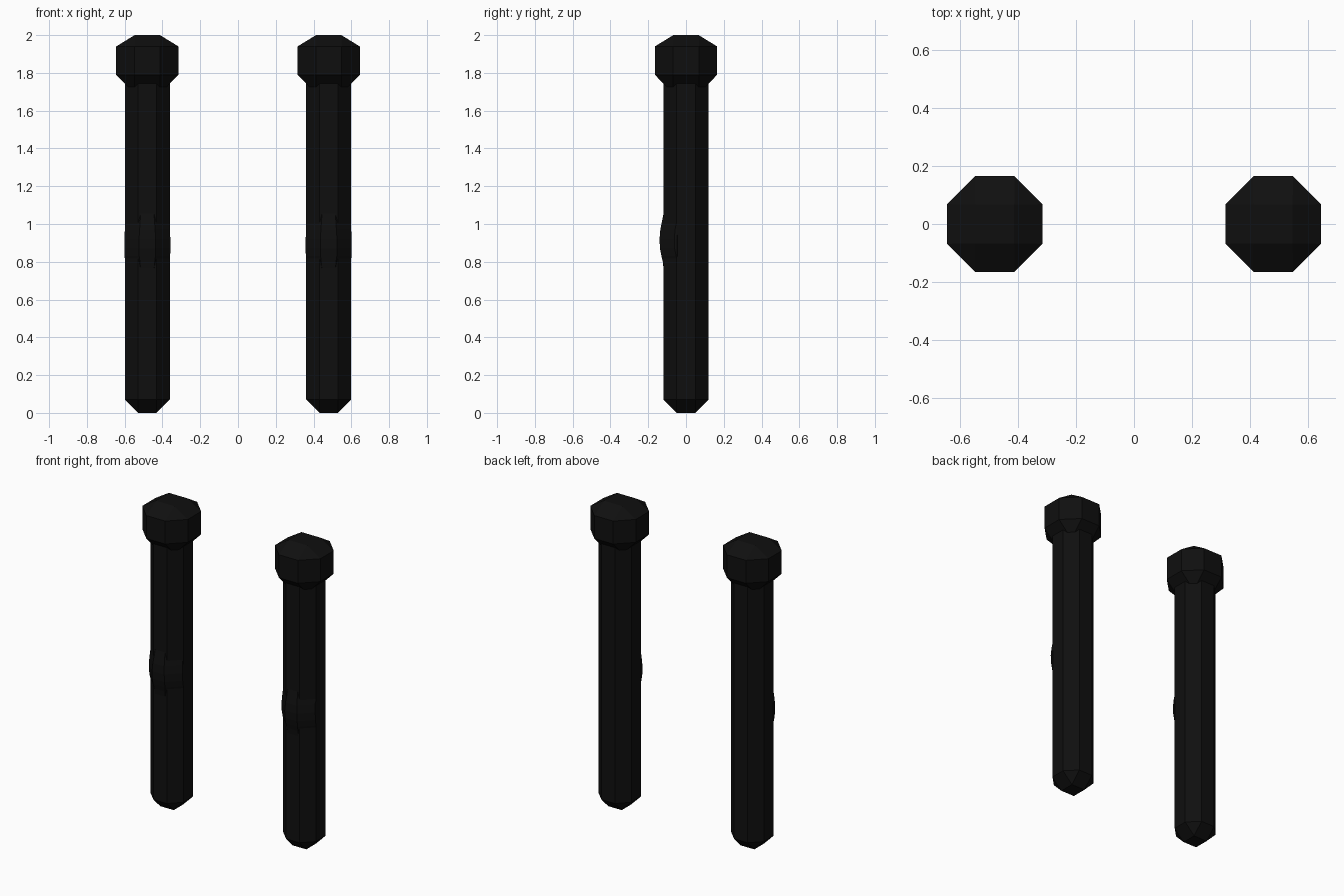
import bpy
import bmesh

cube = bpy.data.objects.get("Cube")
if cube:
    bpy.data.objects.remove(cube, do_unlink=True)

black = bpy.data.materials.new("matte black")
black.use_nodes = True
COLOUR = (0.0048, 0.0048, 0.0048, 1.0)
black.diffuse_color = COLOUR
bsdf = black.node_tree.nodes["Principled BSDF"]
bsdf.inputs["Base Color"].default_value = COLOUR
bsdf.inputs["Roughness"].default_value = 0.8


def ring(z, hx, y0, y1, cut):
    """Rectangle with corners cut off by 'cut'; cut 0 leaves a plain rectangle."""
    return [(hx - cut, y0, z), (hx, y0 + cut, z), (hx, y1 - cut, z), (hx - cut, y1, z),
            (cut - hx, y1, z), (-hx, y1 - cut, z), (-hx, y0 + cut, z), (cut - hx, y0, z)]


def octagon(z, a):
    return ring(z, a, -a, a, a * 0.5858)


def square(z, a):
    return ring(z, a, -a, a, 0)


def loft(name, rings, x):
    """Skin a stack of rings into a closed, flat-shaded solid."""
    bm = bmesh.new()
    rows = [[bm.verts.new(p) for p in r] for r in rings]
    for low, high in zip(rows, rows[1:]):
        for i in range(8):
            j = (i + 1) % 8
            bm.faces.new((low[i], low[j], high[j], high[i]))
    bm.faces.new(rows[0][::-1])
    bm.faces.new(rows[-1])
    bmesh.ops.remove_doubles(bm, verts=bm.verts[:], dist=0.0005)
    bmesh.ops.recalc_face_normals(bm, faces=bm.faces[:])
    mesh = bpy.data.meshes.new(name)
    bm.to_mesh(mesh)
    bm.free()
    mesh.materials.append(black)
    obj = bpy.data.objects.new(name, mesh)
    obj.location.x = x
    bpy.context.collection.objects.link(obj)


# Bulge profile: height, half width, front depth
BULGE = [(0.74, 0.112, -0.116), (0.80, 0.117, -0.123), (0.83, 0.121, -0.130),
         (0.87, 0.122, -0.138), (0.92, 0.122, -0.140), (0.97, 0.119, -0.136),
         (1.07, 0.112, -0.116)]

for side, x in (("left", 0.48), ("right", -0.48)):
    # Long eight-sided shaft with a faceted tip
    loft(side + "_shaft", [square(0, 0.049), octagon(0.07, 0.119), octagon(1.80, 0.119)], x)
    # Wider faceted cap on top
    loft(side + "_cap", [square(1.69, 0.067), octagon(1.79, 0.165),
                         octagon(1.94, 0.165), square(2.0, 0.067)], x)
    # Shallow bulge around the front, halfway up
    loft(side + "_bulge", [ring(z, hx, y, 0.03, 0.078) for z, hx, y in BULGE], x)
